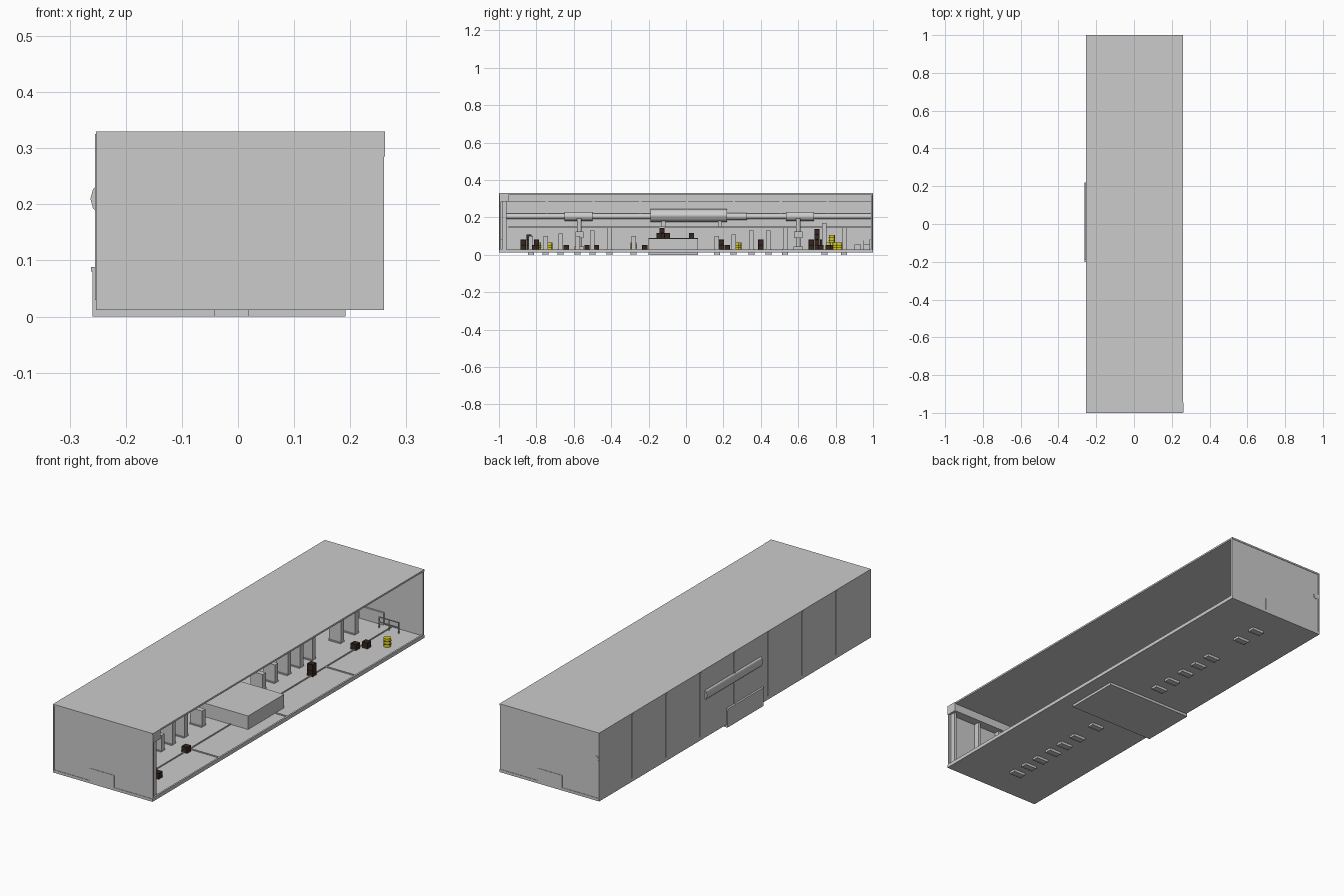
import bpy, bmesh, math
from mathutils import Matrix, Vector

if "Cube" in bpy.data.objects:
    bpy.data.objects.remove(bpy.data.objects["Cube"])


def material(name, rgb):
    m = bpy.data.materials.new(name)
    m.use_nodes = True
    m.diffuse_color = (*rgb, 1)
    m.node_tree.nodes["Principled BSDF"].inputs["Base Color"].default_value = (*rgb, 1)
    return m


GREY = material("hull grey", (0.6, 0.6, 0.6))
BROWN = material("crate brown", (0.06, 0.012, 0.008))
YELLOW = material("barrel yellow", (0.7, 0.6, 0.01))
DARK = material("dark trim", (0.03, 0.02, 0.015))


def finish(name, bm, mats, smooth=False):
    mesh = bpy.data.meshes.new(name)
    bm.to_mesh(mesh)
    bm.free()
    for m in mats:
        mesh.materials.append(m)
    ob = bpy.data.objects.new(name, mesh)
    bpy.context.collection.objects.link(ob)
    if smooth:
        bpy.ops.object.select_all(action="DESELECT")
        ob.select_set(True)
        bpy.context.view_layer.objects.active = ob
        bpy.ops.object.shade_smooth_by_angle()
    return ob


def box(name, x, y, z, mat=GREY):
    """Box from its three (low, high) ranges."""
    bm = bmesh.new()
    lo, hi = Vector((x[0], y[0], z[0])), Vector((x[1], y[1], z[1]))
    size = Matrix.Diagonal((*(hi - lo), 1))
    bmesh.ops.create_cube(bm, size=1, matrix=Matrix.Translation((lo + hi) / 2) @ size)
    return finish(name, bm, [mat])


def cylinder(name, center, radius, length, axis="Z", sides=16, mat=GREY):
    bm = bmesh.new()
    turn = Matrix.Rotation(math.pi / 2, 4, "X") if axis == "Y" else Matrix()
    bmesh.ops.create_cone(bm, cap_ends=True, segments=sides, radius1=radius, radius2=radius,
                          depth=length, matrix=Matrix.Translation(center) @ turn)
    return finish(name, bm, [mat], True)


def crate(x, y, z, s=0.028):
    """Crate with framed, recessed panels."""
    bm = bmesh.new()
    bmesh.ops.create_cube(bm, size=s, matrix=Matrix.Translation((x, y, z + s / 2)))
    panels = bm.faces[:]
    bmesh.ops.inset_individual(bm, faces=panels, thickness=s * 0.15, depth=-s * 0.06)
    for f in panels:
        f.material_index = 1
    finish("crate", bm, [BROWN, DARK])


def barrel(x, y, z):
    cylinder("barrel", (x, y, z + 0.02), 0.016, 0.04, sides=12, mat=YELLOW)
    for h in (0.013, 0.027):
        cylinder("barrel_band", (x, y, z + h), 0.017, 0.003, sides=12, mat=DARK)


L, R = -0.253, 0.26
FLOOR = 0.025

# Hall shell, open on one long side
box("floor", (L, R), (-1, 1), (0.012, FLOOR))
box("roof", (L, R), (-1, 1), (0.322, 0.33))
box("long_wall", (L, L + 0.006), (-1, 1), (0.012, 0.33))
for s, name in ((-1, "front"), (1, "back")):
    box(name + "_wall", (L, R), sorted((s * 0.998, s * 0.988)), (0.012, 0.33))
    box(name + "_door", (-0.062, 0.062), sorted((s * 0.98, s)), (0.02, 0.082))

# Gate header with posts at the front end
box("gate_header", (L, 0.262), (-0.998, -0.945), (0.285, 0.33))
for x in (-0.02, 0.1, 0.24):
    box("gate_post", (x, x + 0.012), (-0.985, -0.96), (FLOOR, 0.285))

# Long wall trims and ribs
box("wall_cornice", (L, L + 0.015), (-0.99, 0.99), (0.285, 0.325))
box("wall_shelf", (L, L + 0.05), (-0.95, 0.99), (0.143, 0.152))
for i in range(-3, 4):
    box("wall_rib", (L - 0.002, L + 0.012), (i * 0.25, i * 0.25 + 0.012), (0.03, 0.325))

# Central loading platform
box("platform", (-0.259, 0.192), (-0.2, 0.065), (0, 0.08))
box("platform_top", (-0.262, 0.192), (-0.2, 0.065), (0.08, 0.088))
box("platform_seam", (-0.04, -0.036), (-0.2, 0.065), (0.088, 0.09), DARK)

# Pillar row, footed just below the floor
PILLARS = {-0.83: 0.1, -0.75: 0.1, -0.67: 0.115, -0.58: 0.1, -0.5: 0.13, -0.41: 0.145,
           -0.28: 0.1, 0.165: 0.1, 0.255: 0.11, 0.35: 0.13, 0.44: 0.13, 0.53: 0.145,
           0.74: 0.17, 0.845: 0.145}
for y, h in PILLARS.items():
    box("pillar", (-0.042, 0.02), (y - 0.012, y + 0.012), (0.002, h))
    for s in (-1, 1):
        box("pillar_foot", (-0.042, 0.02), sorted((y + s * 0.012, y + s * 0.016)), (0, 0.03))

# Floor rail and cross joints
box("floor_rail", (0.1, 0.105), (-0.98, 0.98), (FLOOR, FLOOR + 0.004))
for y in (-0.5, 0, 0.5):
    box("floor_joint", (0.105, R), (y - 0.004, y + 0.004), (FLOOR, FLOOR + 0.003))
box("floor_edge", (R - 0.008, R), (-0.99, 0.99), (FLOOR, FLOOR + 0.004))

# Service pipe with tanks, the large one pushing through the wall
PX, PZ = -0.235, 0.206
cylinder("service_pipe", (PX, 0.02, PZ), 0.015, 1.962, "Y")
cylinder("large_tank", (PX + 0.006, 0.015, PZ + 0.004), 0.034, 0.41, "Y", 12)
cylinder("tank_neck", (PX + 0.006, 0.27, PZ), 0.019, 0.11, "Y")
for y, length in ((-0.575, 0.15), (0.61, 0.15)):
    cylinder("small_tank", (PX + 0.012, y, PZ), 0.024, length, "Y")
for y in (-0.13, 0.17):
    box("tank_bracket", (L, PX + 0.02), (y, y + 0.02), (0.152, 0.18))

# Pump stands below the small tanks
for y in (-0.57, 0.6):
    cylinder("pump_column", (-0.2, y, 0.11), 0.012, 0.17)
    box("pump_body", (-0.22, -0.175), (y - 0.022, y + 0.022), (0.09, 0.125))
    box("pump_base", (-0.225, -0.17), (y - 0.025, y + 0.025), (FLOOR, 0.045))

# Guard railing near the back end
for x in (0.06, 0.11, 0.16):
    box("railing_post", (x, x + 0.004), (0.948, 0.952), (FLOOR, 0.075))
for z in (0.05, 0.073):
    box("railing_bar", (0.06, 0.164), (0.948, 0.952), (z, z + 0.004))
for y in (0.9, 0.95):
    box("storage_box", (-0.18, -0.12), (y, y + 0.035), (FLOOR, 0.055))

# Loose crates along the open side
for x, y in ((0.155, -0.81), (0.105, -0.53), (0.1, 0.4), (0.1, 0.72), (0.13, 0.76)):
    crate(x, y, FLOOR)
crate(0.1, 0.4, FLOOR + 0.028)

# Stacked crates behind the pillars and on the platform
for y, count in ((-0.87, 2), (-0.84, 3), (-0.8, 2), (-0.64, 1), (-0.48, 1), (-0.22, 1),
                 (0.19, 2), (0.22, 1), (0.67, 2), (0.7, 4), (0.73, 2), (0.77, 1)):
    for k in range(count):
        crate(-0.12, y, FLOOR + k * 0.028)
for y, count in ((-0.145, 1), (-0.128, 2), (-0.1, 1), (0.03, 1)):
    crate(-0.16 - 0.03 * count, y, 0.088)
crate(-0.205, -0.128, 0.116)

# Barrels
for x, y, z in ((0.195, 0.82, FLOOR), (-0.13, -0.79, FLOOR), (-0.13, -0.73, FLOOR),
                (-0.13, -0.28, FLOOR), (-0.13, 0.28, FLOOR), (-0.16, 0.76, FLOOR),
                (-0.16, 0.8, FLOOR), (-0.16, 0.78, FLOOR + 0.04)):
    barrel(x, y, z)
